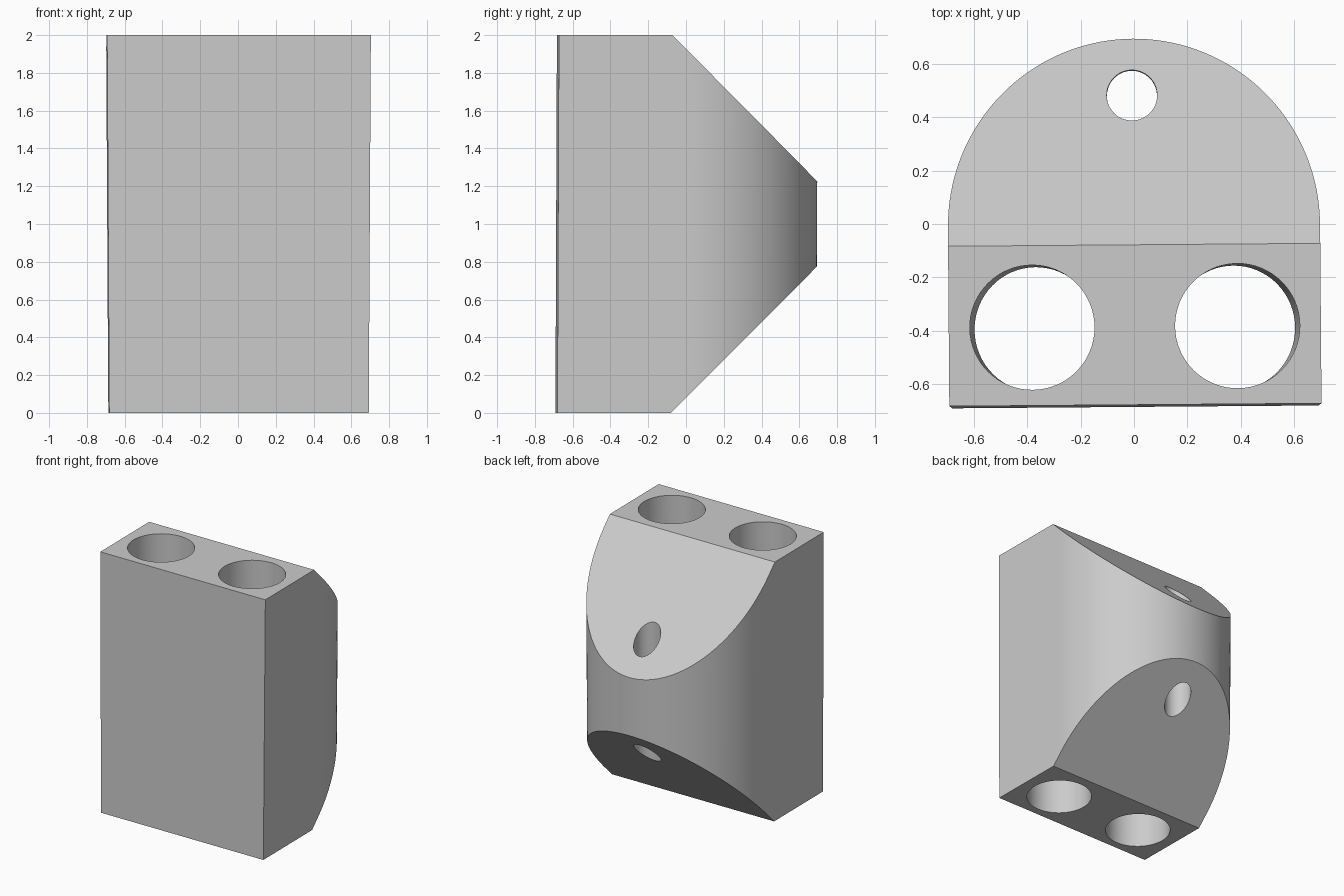
import bpy, bmesh, math
from mathutils import Matrix, Vector

cube = bpy.data.objects.get("Cube")
if cube:
    bpy.data.objects.remove(cube, do_unlink=True)

RADIUS, HEIGHT, FRONT, RIDGE = 0.698, 2.0, -0.678, -0.078

grey = bpy.data.materials.new("plain grey")
grey.use_nodes = True
colour = (0.6, 0.6, 0.6, 1)
grey.diffuse_color = colour
grey.node_tree.nodes["Principled BSDF"].inputs["Base Color"].default_value = colour


def add_object(name, bm):
    mesh = bpy.data.meshes.new(name)
    bmesh.ops.recalc_face_normals(bm, faces=bm.faces)
    bm.to_mesh(mesh)
    bm.free()
    mesh.materials.append(grey)
    obj = bpy.data.objects.new(name, mesh)
    bpy.context.collection.objects.link(obj)
    return obj


# Block with a flat front and a half-round back
bm = bmesh.new()
steps = 72
outline = [(-RADIUS, FRONT), (RADIUS, FRONT)]
outline += [(RADIUS * math.cos(math.pi * i / steps), RADIUS * math.sin(math.pi * i / steps))
            for i in range(steps + 1)]
base = bm.faces.new([bm.verts.new((x, y, 0)) for x, y in outline])
top = bmesh.ops.extrude_face_region(bm, geom=[base])["geom"]
bmesh.ops.translate(bm, vec=(0, 0, HEIGHT), verts=[v for v in top if isinstance(v, bmesh.types.BMVert)])

# Slanted cuts above and below the round back
for z, side in ((HEIGHT, 1), (0, -1)):
    cut = bmesh.ops.bisect_plane(bm, geom=bm.verts[:] + bm.edges[:] + bm.faces[:],
                                 plane_co=(0, RIDGE, z), plane_no=Vector((0, 1, side)),
                                 clear_outer=True)
    edges = [e for e in cut["geom_cut"] if isinstance(e, bmesh.types.BMEdge)]
    bmesh.ops.contextual_create(bm, geom=[e for e in bm.edges if e.is_boundary] or edges)
block = add_object("block", bm)

# Two wide holes and one narrow hole, all passing right through
bpy.context.view_layer.objects.active = block
block.select_set(True)
for name, x, y, r, lean in (("right_hole", -0.385, -0.385, 0.234, -0.004),
                            ("left_hole", 0.385, -0.385, 0.234, 0.004),
                            ("back_hole", -0.004, 0.485, 0.095, 0)):
    bm = bmesh.new()
    bmesh.ops.create_cone(bm, cap_ends=True, segments=64, radius1=r, radius2=r, depth=HEIGHT * 2,
                          matrix=Matrix.Translation((x - lean, y, HEIGHT / 2)) @ Matrix.Rotation(lean, 4, "Y"))
    cutter = add_object(name + "_cutter", bm)
    cutter.hide_render = True
    mod = block.modifiers.new(name, "BOOLEAN")
    mod.operation, mod.solver, mod.object = "DIFFERENCE", "EXACT", cutter
    bpy.ops.object.modifier_apply(modifier=mod.name)
    bpy.data.objects.remove(cutter, do_unlink=True)

# Slight narrowing towards the foot, and a slight turn
turn = Matrix.Rotation(math.radians(0.45), 3, "Z")
for v in block.data.vertices:
    drop = 1 - v.co.z / HEIGHT
    v.co = turn @ Vector((v.co.x * (1 - 0.016 * drop), v.co.y - 0.008 * drop, v.co.z))

bpy.ops.object.shade_smooth_by_angle(angle=math.radians(25))
